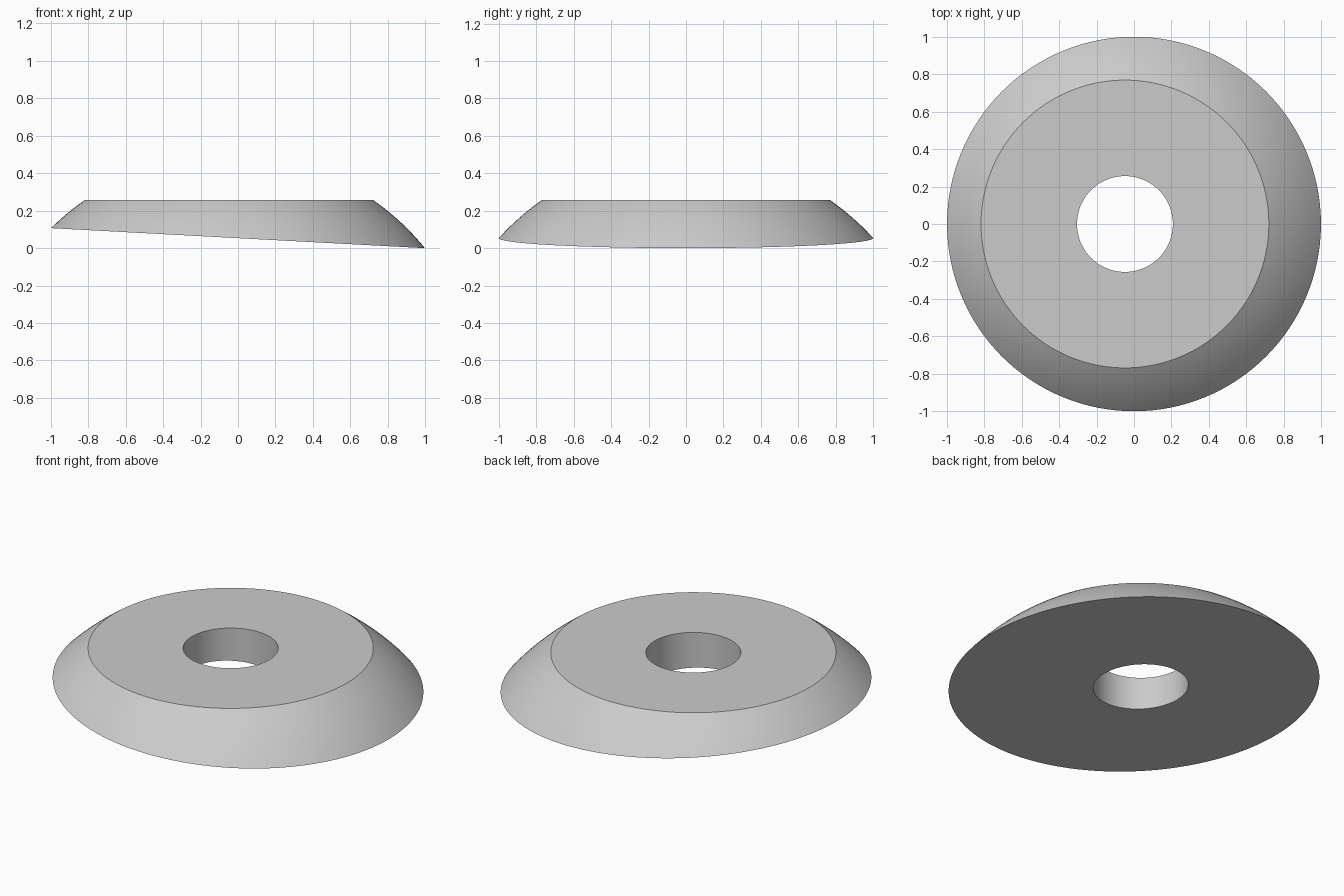
import bpy
import bmesh
import math
from mathutils import Vector

cube = bpy.data.objects.get("Cube")
if cube:
    bpy.data.objects.remove(cube, do_unlink=True)

SEGMENTS = 128
ARC_STEPS = 10
TILT = math.atan(0.0535)      # slope of the underside
TOP_Z = 0.258
HOLE_R = 0.256

# Sphere that carries the curved side; the underside cuts it in a unit circle
base_centre = Vector((0, 0, math.sin(TILT)))
base_normal = Vector((math.sin(TILT), 0, math.cos(TILT)))
sphere_centre = base_centre - base_normal * 0.905
sphere_r = math.hypot(1, 0.905)
axis_x = sphere_centre.x
top_r = math.sqrt(sphere_r ** 2 - (TOP_Z - sphere_centre.z) ** 2)


def underside_z(x):
    return base_centre.z - x * math.tan(TILT)


def section(angle):
    """Closed cross-section: curved side, flat top, bore wall."""
    c, s = math.cos(angle), math.sin(angle)
    rim = base_centre + Vector((c * math.cos(TILT), s, -c * math.sin(TILT)))
    edge = Vector((axis_x + top_r * c, top_r * s, TOP_Z))
    points = []
    for i in range(ARC_STEPS + 1):
        p = rim.lerp(edge, i / ARC_STEPS) - sphere_centre
        points.append(sphere_centre + p.normalized() * sphere_r)
    x, y = axis_x + HOLE_R * c, HOLE_R * s
    points.append(Vector((x, y, TOP_Z)))
    points.append(Vector((x, y, underside_z(x))))
    return points


# Loft the sections around the axis
bm = bmesh.new()
rings = [[bm.verts.new(p) for p in section(2 * math.pi * k / SEGMENTS)]
         for k in range(SEGMENTS)]
for k, a in enumerate(rings):
    b = rings[(k + 1) % SEGMENTS]
    for i in range(len(a)):
        j = (i + 1) % len(a)
        bm.faces.new((a[i], b[i], b[j], a[j]))
bmesh.ops.recalc_face_normals(bm, faces=bm.faces[:])

mesh = bpy.data.meshes.new("spherical_washer")
bm.to_mesh(mesh)
bm.free()
washer = bpy.data.objects.new("spherical_washer", mesh)
bpy.context.collection.objects.link(washer)

# Plain grey material
grey = bpy.data.materials.new("light grey")
grey.use_nodes = True
colour = (0.6, 0.6, 0.6, 1)
grey.diffuse_color = colour
grey.node_tree.nodes["Principled BSDF"].inputs["Base Color"].default_value = colour
mesh.materials.append(grey)

# Smooth curved faces, sharp rims
bpy.ops.object.select_all(action="DESELECT")
washer.select_set(True)
bpy.context.view_layer.objects.active = washer
bpy.ops.object.shade_smooth_by_angle(angle=math.radians(30))
